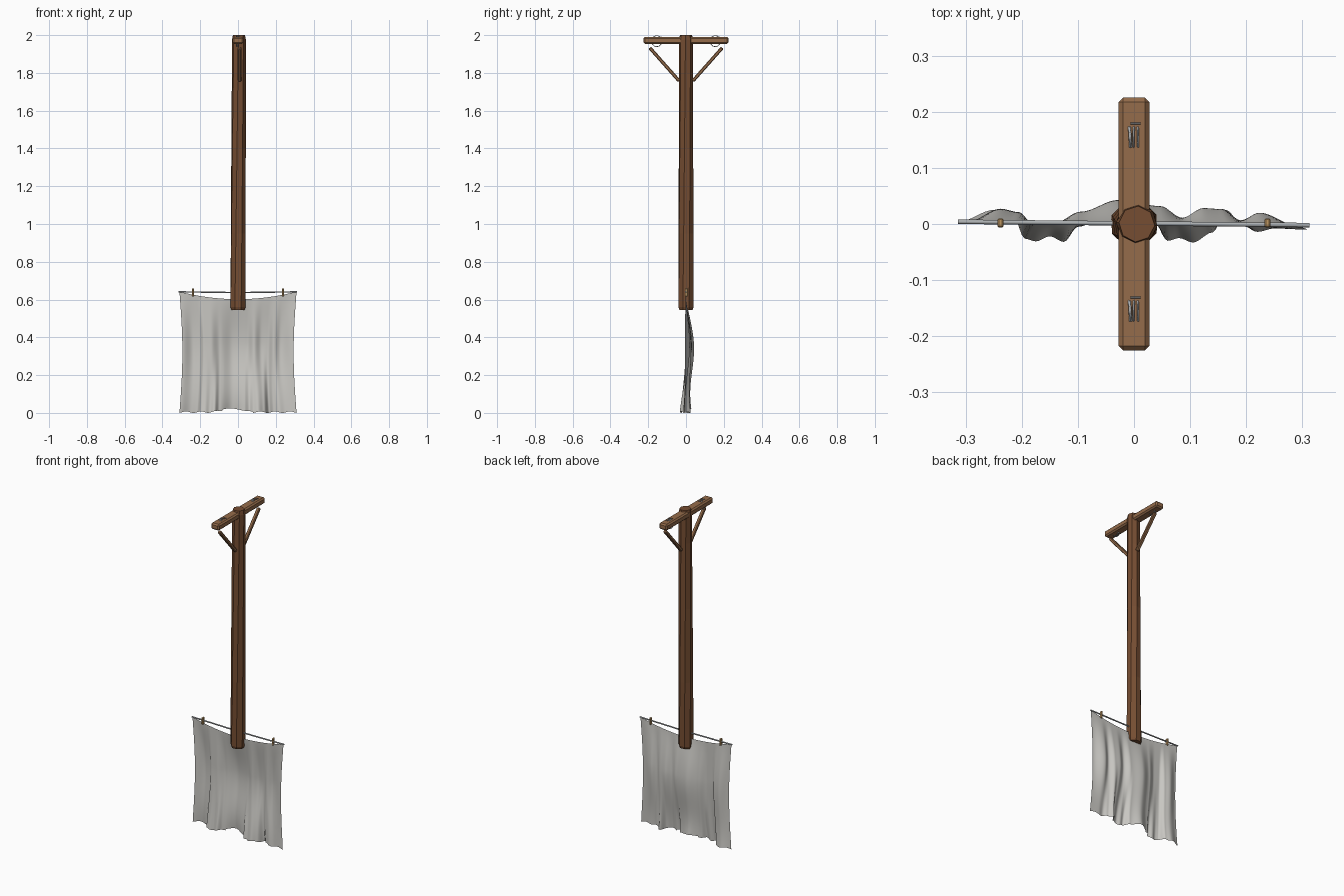
import bpy, bmesh, math
from mathutils import Vector

cube = bpy.data.objects.get("Cube")
if cube:
    bpy.data.objects.remove(cube, do_unlink=True)


def material(name, rgb):
    m = bpy.data.materials.new(name)
    m.use_nodes = True
    m.diffuse_color = (*rgb, 1)
    m.node_tree.nodes["Principled BSDF"].inputs["Base Color"].default_value = (*rgb, 1)
    return m


dark_wood = material("dark wood", (0.18, 0.075, 0.032))
wood = material("wood", (0.30, 0.15, 0.07))
cloth_grey = material("cloth grey", (0.58, 0.57, 0.54))
metal = material("wire grey", (0.42, 0.44, 0.45))
tan = material("peg tan", (0.52, 0.31, 0.12))


def finish(name, bm, mat):
    mesh = bpy.data.meshes.new(name)
    bmesh.ops.recalc_face_normals(bm, faces=bm.faces)
    bm.to_mesh(mesh)
    bm.free()
    mesh.materials.append(mat)
    ob = bpy.data.objects.new(name, mesh)
    bpy.context.collection.objects.link(ob)
    return ob


def box(name, centre, size, mat, bevel=0):
    bm = bmesh.new()
    bmesh.ops.create_cube(bm, size=1)
    for v in bm.verts:
        v.co = Vector(centre) + v.co * Vector(size)
    if bevel:
        bmesh.ops.bevel(bm, geom=bm.edges[:], offset=bevel, segments=1, affect='EDGES')
    return finish(name, bm, mat)


def wire(name, points, radius, mat):
    cu = bpy.data.curves.new(name, 'CURVE')
    cu.dimensions = '3D'
    cu.bevel_depth = radius
    cu.bevel_resolution = 1
    cu.use_fill_caps = True
    sp = cu.splines.new('POLY')
    sp.points.add(len(points) - 1)
    for p, co in zip(sp.points, points):
        p.co = (*co, 1)
    cu.materials.append(mat)
    ob = bpy.data.objects.new(name, cu)
    bpy.context.collection.objects.link(ob)
    return ob


# Post: rough eight-sided timber, slightly twisted, with chamfered ends
bm = bmesh.new()
levels = [(0.545, 0.038), (0.56, 0.043), (0.95, 0.041), (1.4, 0.039), (1.8, 0.037), (1.975, 0.037), (2.0, 0.032)]
rings = []
for z, r in levels:
    f = (z - 0.545) / 1.455
    twist = math.radians(22.5 + 18 * f)
    rings.append([bm.verts.new((r * math.cos(twist + k * math.pi / 4) + 0.005 * f,
                                r * math.sin(twist + k * math.pi / 4), z)) for k in range(8)])
for a, b in zip(rings, rings[1:]):
    for k in range(8):
        n = (k + 1) % 8
        bm.faces.new((a[k], a[n], b[n], b[k]))
bm.faces.new(rings[0][::-1])
bm.faces.new(rings[-1])
finish("post", bm, dark_wood)

# Crossbar, diagonal braces and wire coils
box("crossbar", (0, 0, 1.972), (0.056, 0.45, 0.038), wood, 0.008)
for side, label in ((1, "back"), (-1, "front")):
    brace = box(label + "_brace", (0, 0, 0), (0.02, 0.018, 0.235), wood, 0.004)
    brace.location = (0.008, side * 0.114, 1.845)
    brace.rotation_euler.x = -side * math.atan2(0.155, 0.175)

    coil = [(-0.011 + 0.005 * a / math.tau + 0.002 * math.sin(a * 0.7),
             side * 0.155 + 0.028 * math.cos(a), 1.968 + 0.029 * math.sin(a))
            for a in (i * math.tau / 20 for i in range(71))]
    wire(label + "_coil", coil, 0.0018, metal)
    wire(label + "_coil_tail", [(-0.006, side * 0.155 + 0.024, 1.994),
                                (0.012, side * 0.155 + 0.024, 1.994)], 0.0015, metal)

# Line that carries the cloth, and its pegs
wire("hanging_line", [(-0.314, 0.004, 0.641), (0, 0.001, 0.637), (0.313, -0.002, 0.641)], 0.004, metal)
for x, label in ((0.238, "left"), (-0.238, "right")):
    box(label + "_peg", (x, 0.002, 0.638), (0.01, 0.016, 0.042), tan, 0.002)

# Cloth: fold depths across its width at belly height and at the hem
belly = [(-.31, .003), (-.25, .026), (-.215, .02), (-.19, .0), (-.15, .0), (-.1, .022), (-.03, .043),
         (.05, .033), (.09, .012), (.13, .03), (.165, .028), (.2, .008), (.235, .022), (.31, -.003)]
hem = [(-.31, .005), (-.25, .025), (-.215, .015), (-.195, -.026), (-.175, -.031), (-.15, -.022),
       (-.125, -.032), (-.1, -.005), (-.03, .028), (.035, .005), (.06, -.03), (.08, -.025),
       (.105, -.033), (.14, -.015), (.165, .025), (.19, .0), (.22, -.014), (.25, -.008), (.31, -.01)]


def fold(profile, x):
    for (x0, y0), (x1, y1) in zip(profile, profile[1:]):
        if x <= x1:
            t = max(0, (x - x0) / (x1 - x0))
            return y0 + (y1 - y0) * t * t * (3 - 2 * t)
    return profile[-1][1]


bm = bmesh.new()
cols, rows = 124, 40
grid = []
for j in range(rows + 1):
    t = j / rows
    mid = math.sin(math.pi * min(1, t * 1.05)) ** 1.2 if t < 0.95 else 0
    low = max(0, (t - 0.4) / 0.6) ** 1.5
    row = []
    for i in range(cols + 1):
        u = -0.31 + 0.62 * i / cols
        top = 0.602 + 0.04 * (u / 0.31) ** 2
        bottom = 0.008 + 0.016 * math.exp(-((u + 0.04) / 0.06) ** 2) - 0.008 * math.cos(u * 40) ** 2 * (abs(u) > 0.08)
        x = u * (1 - 0.05 * math.sin(math.pi * t))
        y = fold(belly, u) * mid * (1 - low) + fold(hem, u) * low + 0.003 * (1 - t) * (-u / 0.31)
        row.append(bm.verts.new((x, y, top + (bottom - top) * t)))
    grid.append(row)
for a, b in zip(grid, grid[1:]):
    for i in range(cols):
        bm.faces.new((a[i], a[i + 1], b[i + 1], b[i]))
cloth = finish("cloth", bm, cloth_grey)
for p in cloth.data.polygons:
    p.use_smooth = True
